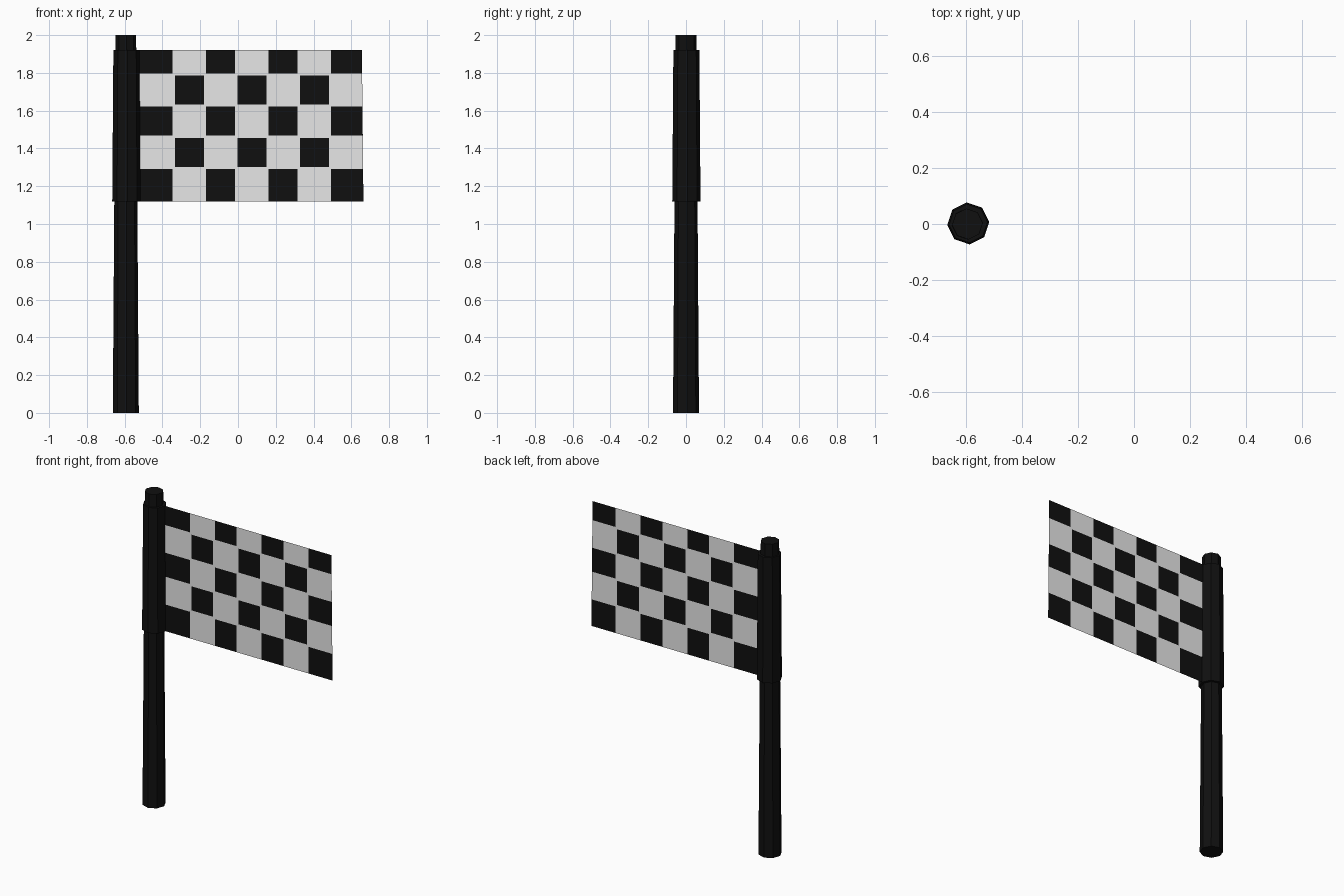
import bpy, bmesh, math

if "Cube" in bpy.data.objects:
    bpy.data.objects.remove(bpy.data.objects["Cube"])

def material(name, c):
    m = bpy.data.materials.new(name)
    m.diffuse_color = (c, c, c, 1)
    m.use_nodes = True
    m.node_tree.nodes["Principled BSDF"].inputs["Base Color"].default_value = m.diffuse_color
    return m

black = material("black", 0.005)
white = material("white", 0.8)

def finish(name, bm, mats):
    me = bpy.data.meshes.new(name)
    bm.to_mesh(me)
    bm.free()
    for m in mats:
        me.materials.append(m)
    ob = bpy.data.objects.new(name, me)
    bpy.context.collection.objects.link(ob)

def tube(name, x, y, z0, z1, r0, r1):
    """Tapered eight-sided post, slightly turned."""
    bm = bmesh.new()
    rings = []
    for z, r in ((z0, r0), (z1, r1)):
        rings.append([bm.verts.new((x + r * math.cos(a), y + r * math.sin(a), z))
                      for a in (math.radians(4 + 45 * i) for i in range(8))])
    lo, hi = rings
    for i in range(8):
        j = (i + 1) % 8
        bm.faces.new((lo[i], lo[j], hi[j], hi[i]))
    bm.faces.new(lo[::-1])
    bm.faces.new(hi)
    finish(name, bm, [black])

# Pole and the sleeve that holds the cloth
tube("pole", -0.594, 0.0, 0.0, 2.0, 0.069, 0.055)
tube("sleeve", -0.591, 0.002, 1.12, 1.92, 0.075, 0.069)

# Checkered cloth: black squares separated by narrow white strips
GAP = 0.006
def cuts(bounds):
    out = [bounds[0]]
    for b in bounds[1:-1]:
        out += [b - GAP, b + GAP]
    return out + [bounds[-1]]

xs = cuts([-0.53] + [-0.34 + 0.1655 * i for i in range(6)] + [0.66])
zs = cuts([1.12, 1.296, 1.462, 1.627, 1.792, 1.92])
bm = bmesh.new()
grid = [[bm.verts.new((x + (0.004 * (1.52 - z) / 0.4 if x > 0.6 else 0), 0.007, z))
         for x in xs] for z in zs]
for k in range(len(zs) - 1):
    for i in range(len(xs) - 1):
        f = bm.faces.new((grid[k][i], grid[k][i + 1], grid[k + 1][i + 1], grid[k + 1][i]))
        core = i % 2 == 0 and k % 2 == 0
        f.material_index = 1 if core and (i // 2 + k // 2) % 2 == 0 else 0
finish("checkered_cloth", bm, [white, black])
